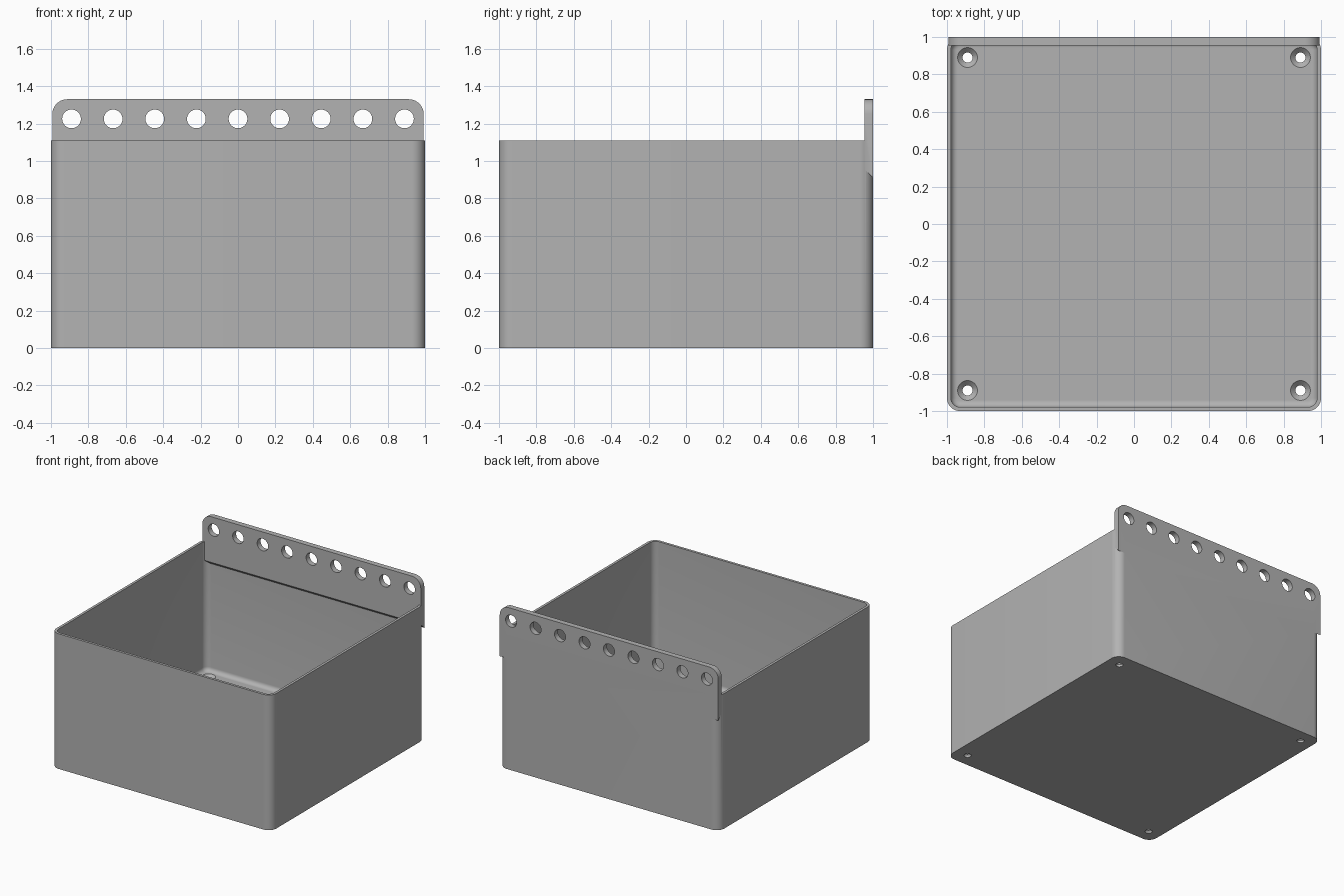
import bpy, bmesh
from math import sin, cos, pi, radians

if "Cube" in bpy.data.objects:
    bpy.data.objects.remove(bpy.data.objects["Cube"])

HEIGHT, WALL, FLOOR, RADIUS = 1.11, 0.021, 0.045, 0.07
PLATE_Y, PLATE_X, PLATE_TOP = 0.955, 0.993, 1.33

grey = bpy.data.materials.new("plain_grey")
grey.use_nodes = True
grey.diffuse_color = (0.45, 0.45, 0.45, 1)
grey.node_tree.nodes["Principled BSDF"].inputs["Base Color"].default_value = grey.diffuse_color


def make_object(name, bm):
    bmesh.ops.recalc_face_normals(bm, faces=bm.faces)
    mesh = bpy.data.meshes.new(name)
    bm.to_mesh(mesh)
    bm.free()
    mesh.materials.append(grey)
    obj = bpy.data.objects.new(name, mesh)
    bpy.context.collection.objects.link(obj)
    return obj


def loft(name, rings):
    """Skin a stack of closed rings and cap both ends."""
    bm = bmesh.new()
    loops = [[bm.verts.new(p) for p in ring] for ring in rings]
    for a, b in zip(loops, loops[1:]):
        for i in range(len(a)):
            j = (i + 1) % len(a)
            bm.faces.new((a[i], a[j], b[j], b[i]))
    bm.faces.new(loops[0])
    bm.faces.new(loops[-1])
    return make_object(name, bm)


def rounded_square(inset, z, steps=10):
    r = RADIUS - inset
    c = 1 - RADIUS
    ring = []
    for k, (sx, sy) in enumerate(((1, 1), (-1, 1), (-1, -1), (1, -1))):
        for i in range(steps + 1):
            a = (k + i / steps) * pi / 2
            ring.append((sx * c + r * cos(a), sy * c + r * sin(a), z))
    return ring


def circle(x, y, z, r, axis="z", n=40):
    turn = [(r * cos(2 * pi * i / n), r * sin(2 * pi * i / n)) for i in range(n)]
    if axis == "z":
        return [(x + u, y + v, z) for u, v in turn]
    return [(x + u, y, z + v) for u, v in turn]


def boolean(target, tool, operation):
    mod = target.modifiers.new("bool", "BOOLEAN")
    mod.operation, mod.solver, mod.object = operation, "EXACT", tool
    graph = bpy.context.evaluated_depsgraph_get()
    mesh = bpy.data.meshes.new_from_object(target.evaluated_get(graph))
    target.modifiers.clear()
    target.data = mesh
    bpy.data.objects.remove(tool)


# Open box with a filleted floor edge
fillet = 0.035
rings = [rounded_square(0, 0), rounded_square(0, HEIGHT), rounded_square(WALL, HEIGHT)]
for i in range(7):
    a = i / 6 * pi / 2
    rings.append(rounded_square(WALL + fillet * (1 - cos(a)), FLOOR + fillet * (1 - sin(a))))
box = loft("storage_box", rings)

# Hanging plate: rounded top corners, sloped underside
corner = 0.08
outline = []
for side, start in ((1, 0), (-1, pi / 2)):
    for i in range(11):
        a = start + i / 10 * pi / 2
        outline.append((side * (PLATE_X - corner) + corner * cos(a),
                        PLATE_TOP - corner + corner * sin(a)))


def plate_ring(y, bottom):
    points = outline + [(-PLATE_X, bottom), (PLATE_X, bottom)]
    return [(x, y, z) for x, z in points]


plate = loft("hanging_plate", [plate_ring(PLATE_Y, 0.955), plate_ring(1, 0.91)])
boolean(box, plate, "UNION")

# Row of hanging holes
for i in range(-4, 5):
    x = i * 0.2225
    cutter = loft("hole_cutter", [circle(x, y, 1.225, 0.05, "y") for y in (0.9, 1.05)])
    boolean(box, cutter, "DIFFERENCE")

# Countersunk screw holes in the floor
for x in (-0.89, 0.89):
    for y in (-0.89, 0.89):
        profile = ((-0.02, 0.027), (0.019, 0.027), (FLOOR, 0.053), (0.06, 0.053))
        cutter = loft("screw_cutter", [circle(x, y, z, r) for z, r in profile])
        boolean(box, cutter, "DIFFERENCE")

# Smooth curved areas, crisp edges
bpy.ops.object.select_all(action="DESELECT")
box.select_set(True)
bpy.context.view_layer.objects.active = box
bpy.ops.object.shade_smooth_by_angle(angle=radians(30))
